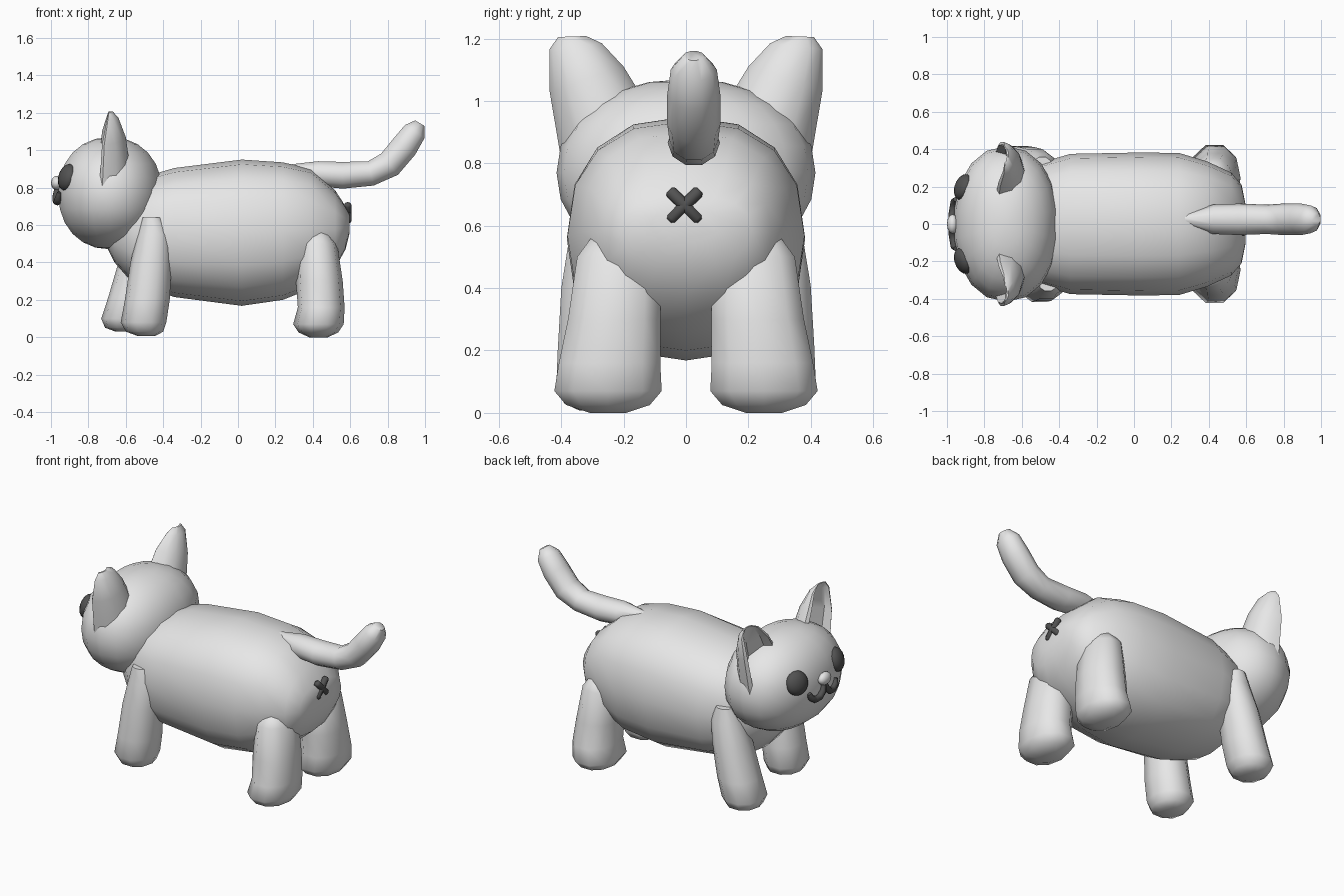
import bpy, bmesh, math
from mathutils import Vector as V

if "Cube" in bpy.data.objects:
    bpy.data.objects.remove(bpy.data.objects["Cube"])


def material(name, v):
    m = bpy.data.materials.new(name)
    m.diffuse_color = (v, v, v, 1)
    m.use_nodes = True
    m.node_tree.nodes["Principled BSDF"].inputs["Base Color"].default_value = m.diffuse_color
    return m


LIGHT = material("light grey", 0.8)
DARK = material("dark grey", 0.085)


def spow(v, p):
    return math.copysign(abs(v) ** p, v)


def finish(name, bm, mat, angle=55):
    bmesh.ops.recalc_face_normals(bm, faces=bm.faces[:])
    me = bpy.data.meshes.new(name)
    bm.to_mesh(me)
    bm.free()
    me.materials.append(mat)
    ob = bpy.data.objects.new(name, me)
    bpy.context.collection.objects.link(ob)
    bpy.ops.object.select_all(action='DESELECT')
    ob.select_set(True)
    bpy.context.view_layer.objects.active = ob
    bpy.ops.object.shade_smooth_by_angle(angle=math.radians(angle))
    return ob


def loft(name, loops, mat, angle=55):
    """Skin a list of closed point loops and cap both ends."""
    bm = bmesh.new()
    rows = [[bm.verts.new(p) for p in lp] for lp in loops]
    n = len(rows[0])
    for a, b in zip(rows, rows[1:]):
        for i in range(n):
            j = (i + 1) % n
            bm.faces.new((a[i], a[j], b[j], b[i]))
    bm.faces.new(rows[0])
    bm.faces.new(rows[-1])
    return finish(name, bm, mat, angle)


def ring(c, a, b, n=12, p=1.0):
    out = []
    for i in range(n):
        t = math.tau * i / n
        out.append(c + a * spow(math.cos(t), p) + b * spow(math.sin(t), p))
    return out


def tube(name, path, ref, mat, n=8, wide=1.0):
    """Round tube along (point, radius) pairs."""
    loops = []
    for i, (c, r) in enumerate(path):
        t = (path[min(i + 1, len(path) - 1)][0] - path[max(i - 1, 0)][0]).normalized()
        up = t.cross(ref).normalized()
        loops.append(ring(c, ref * r * wide, up * r, n))
    return loft(name, loops, mat)


def ellipsoid(name, c, r, mat, u=12, v=8, p=1.0, aim=None):
    bm = bmesh.new()
    bmesh.ops.create_uvsphere(bm, u_segments=u, v_segments=v, radius=1)
    rot = V(aim).to_track_quat('X', 'Z') if aim else None
    for w in bm.verts:
        q = V([spow(k, p) * s for k, s in zip(w.co, r)])
        if rot:
            q.rotate(rot)
        w.co = q + V(c)
    return finish(name, bm, mat)


# Body: x, bottom, top, half width
sections = [(-0.71, 0.50, 0.68, 0.12), (-0.66, 0.40, 0.76, 0.22),
            (-0.56, 0.285, 0.84, 0.31), (-0.34, 0.215, 0.905, 0.375),
            (0.02, 0.168, 0.95, 0.382), (0.24, 0.20, 0.935, 0.38),
            (0.39, 0.26, 0.90, 0.335), (0.52, 0.37, 0.785, 0.275),
            (0.575, 0.47, 0.70, 0.21), (0.595, 0.55, 0.66, 0.11)]
loft("body", [ring(V((x, 0, (lo + hi) / 2)), V((0, w, 0)), V((0, 0, (hi - lo) / 2)), 16, 0.85)
              for x, lo, hi, w in sections], LIGHT)

# Head
ellipsoid("head", (-0.683, 0, 0.77), (0.282, 0.415, 0.30), LIGHT, 18, 12, 0.93)

# Tail
tube("tail", [(V((x, 0.025, z)), r) for x, z, r in
              [(0.27, 0.90, 0.025), (0.42, 0.875, 0.07), (0.56, 0.866, 0.075),
               (0.71, 0.876, 0.07), (0.81, 0.925, 0.076), (0.89, 1.02, 0.076),
               (0.945, 1.10, 0.066), (0.972, 1.145, 0.03)]],
     V((0, 1, 0)), LIGHT, 10, 1.12)

# Legs: x, y, z, radius x, radius y
HIND = [(0.425, 0.24, 0.57, 0.05, 0.06), (0.425, 0.215, 0.50, 0.105, 0.14),
        (0.435, 0.23, 0.30, 0.125, 0.155), (0.445, 0.245, 0.16, 0.125, 0.17),
        (0.43, 0.25, 0.07, 0.135, 0.18), (0.43, 0.25, 0.025, 0.105, 0.14),
        (0.43, 0.25, 0.0, 0.05, 0.06)]
FRONT = [(-0.46, 0.31, 0.64, 0.05, 0.05), (-0.45, 0.29, 0.55, 0.09, 0.09),
         (-0.465, 0.285, 0.40, 0.11, 0.12), (-0.485, 0.285, 0.20, 0.12, 0.132),
         (-0.505, 0.285, 0.08, 0.122, 0.137), (-0.50, 0.285, 0.03, 0.10, 0.11),
         (-0.49, 0.285, 0.008, 0.05, 0.06)]
for s, side in ((-1, "right"), (1, "left")):
    loft(f"hind_leg_{side}", [ring(V((x, s * y, z)), V((rx, 0, 0)), V((0, ry, 0)), 10, 0.9)
                              for x, y, z, rx, ry in HIND], LIGHT)
    loops = []
    for x, y, z, rx, ry in FRONT:
        # the left front leg steps forward and is slightly raised
        k = (0.64 - z) / 0.64 if s > 0 else 0
        loops.append(ring(V((x - 0.03 * (s > 0) - 0.085 * k, s * y, z + 0.022 * k)),
                          V((rx, 0, 0)), V((0, ry, 0)), 10, 0.9))
    loft(f"front_leg_{side}", loops, LIGHT)

    # Ear: rounded back, thin rim and hollow front
    loops = []
    for x, y0, z0, y1, z1, d in [(-0.725, 0.12, 0.98, 0.40, 0.81, 0.15),
                                 (-0.715, 0.20, 1.11, 0.437, 1.03, 0.115),
                                 (-0.695, 0.27, 1.185, 0.438, 1.165, 0.055),
                                 (-0.69, 0.32, 1.208, 0.41, 1.205, 0.02)]:
        P, Q = V((x, s * y0, z0)), V((x, s * y1, z1))
        c, a, b = (P + Q) / 2, (P - Q) / 2, V((d, 0, 0))
        back = [c + a * math.cos(t) + b * math.sin(t)
                for t in (math.pi * i / 6 for i in range(7))]
        hollow = [c - a * 0.85 - b * 0.1, c - a * 0.7 + b * 0.25, c + b * 0.6,
                  c + a * 0.7 + b * 0.25, c + a * 0.85 - b * 0.1]
        loops.append(back + hollow)
    loft(f"ear_{side}", loops, LIGHT, 40)

    # Eye
    ellipsoid(f"eye_{side}", (-0.912, s * 0.197, 0.855), (0.045, 0.073, 0.073),
              DARK, 14, 10, 1.0, (2.9, -s * 1.1, -0.85))

    # Mouth curl
    tube(f"mouth_{side}", [(V((x, s * y, z)), r) for x, y, z, r in
                           [(-0.968, 0.004, 0.795, 0.014), (-0.972, 0.018, 0.755, 0.02),
                            (-0.972, 0.05, 0.728, 0.02), (-0.966, 0.09, 0.724, 0.02),
                            (-0.96, 0.122, 0.745, 0.02), (-0.955, 0.132, 0.775, 0.012)]],
         V((1, 0, 0)), DARK)

    # Crossed bar under the tail
    d = V((0, s * 0.707, 0.707))
    m = V((0.587, -0.005, 0.665))
    tube(f"cross_bar_{side}", [(m + d * k, r) for k, r in
                               [(-0.07, 0.012), (-0.06, 0.02), (0.06, 0.02), (0.07, 0.012)]],
         V((1, 0, 0)), DARK)

# Nose
ellipsoid("nose", (-0.97, 0, 0.825), (0.03, 0.052, 0.038), LIGHT, 12, 8)
